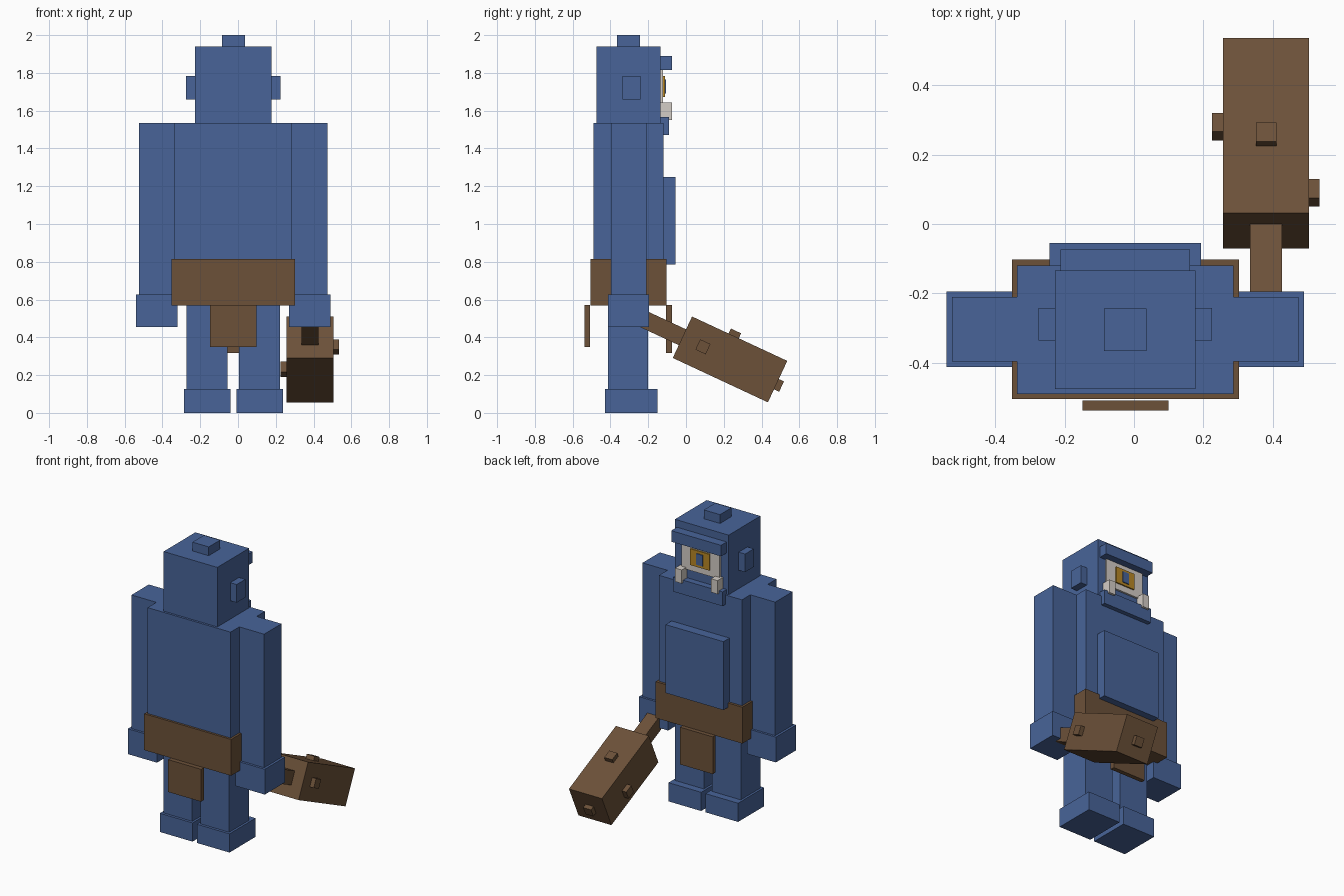
import bpy, math
from mathutils import Matrix, Vector

old = bpy.data.objects.get("Cube")
if old:
    bpy.data.objects.remove(old, do_unlink=True)


def material(name, r, g, b):
    """Flat material from 8-bit display values, converted to linear."""
    linear = [((c / 255 + 0.055) / 1.055) ** 2.4 for c in (r, g, b)] + [1.0]
    mat = bpy.data.materials.new(name)
    mat.use_nodes = True
    mat.diffuse_color = linear
    mat.node_tree.nodes["Principled BSDF"].inputs["Base Color"].default_value = linear
    return mat


BLUE = material("blue_skin", 72, 100, 153)
BROWN = material("brown_leather_wood", 108, 81, 57)
BONE = material("bone_white", 212, 205, 198)
GOLD = material("eye_gold", 184, 136, 38)

MID = -0.025  # symmetry plane of the body


def box(name, x, y, z, mat, matrix=None):
    """Box between (low, high) limits on each axis, optionally transformed."""
    bpy.ops.mesh.primitive_cube_add(size=1)
    ob = bpy.context.object
    ob.name = ob.data.name = name
    spans = (x, y, z)
    centre = Vector([(a + b) / 2 for a, b in spans])
    scale = Matrix.Diagonal([b - a for a, b in spans] + [1])
    ob.data.transform(Matrix.Translation(centre) @ scale)
    if matrix:
        ob.matrix_world = matrix
    ob.data.materials.append(mat)
    return ob


def centred(name, half, y, z, mat):
    return box(name, (MID - half, MID + half), y, z, mat)


def pair(name, near, far, y, z, mat):
    box("left_" + name, (MID + near, MID + far), y, z, mat)
    box("right_" + name, (MID - far, MID - near), y, z, mat)


# Body and head
centred("torso", 0.312, (-0.49, -0.12), (0.6, 1.535), BLUE)
centred("belly", 0.218, (-0.125, -0.055), (0.785, 1.25), BLUE)
centred("head", 0.202, (-0.475, -0.134), (1.535, 1.94), BLUE)
centred("head_knob", 0.061, (-0.366, -0.243), (1.935, 2.0), BLUE)
pair("ear", 0.2, 0.25, (-0.336, -0.242), (1.66, 1.783), BLUE)

# Face
centred("brow", 0.187, (-0.14, -0.073), (1.815, 1.89), BLUE)
centred("jaw", 0.187, (-0.14, -0.09), (1.47, 1.567), BLUE)
centred("eye_white", 0.143, (-0.136, -0.121), (1.63, 1.816), BONE)
centred("iris", 0.072, (-0.122, -0.112), (1.672, 1.783), GOLD)
centred("pupil", 0.024, (-0.113, -0.106), (1.69, 1.765), BLUE)
pair("tusk", 0.11, 0.16, (-0.134, -0.075), (1.55, 1.642), BONE)

# Limbs
pair("arm", 0.312, 0.499, (-0.396, -0.21), (0.6, 1.535), BLUE)
pair("hand", 0.296, 0.515, (-0.412, -0.195), (0.455, 0.627), BLUE)
pair("leg", 0.031, 0.247, (-0.412, -0.2), (0.1, 0.6), BLUE)
pair("foot", 0.016, 0.262, (-0.43, -0.15), (0.0, 0.127), BLUE)

# Belt with hanging cloths
centred("belt", 0.327, (-0.505, -0.103), (0.568, 0.815), BROWN)
centred("rear_cloth", 0.124, (-0.538, -0.508), (0.35, 0.57), BROWN)
centred("front_cloth", 0.124, (-0.105, -0.075), (0.317, 0.57), BROWN)

# Club, built around its own centre with its length along local y
club = Matrix.Translation((0.381, 0.233, 0.283)) @ Matrix.Rotation(math.radians(-25), 4, "X")
W, L, S, OUT = 0.124, 0.278, 0.03, 0.154
box("club_head", (-W, W), (-L, L), (-0.121, 0.121), BROWN, club)
box("club_handle", (-0.046, 0.046), (-0.6, -L + 0.02), (-0.046, 0.046), BROWN, club)
box("club_top_stud", (-S, S), (-0.065, -0.005), (0.1, 0.15), BROWN, club)
box("club_left_stud", (0.1, OUT), (-0.188, -0.128), (-S, S), BROWN, club)
box("club_right_stud", (-OUT - 0.002, -0.1), (0.035, 0.095), (-0.057, 0.003), BROWN, club)
box("club_end_stud", (-S, S), (0.25, 0.308), (-0.045, 0.015), BROWN, club)
